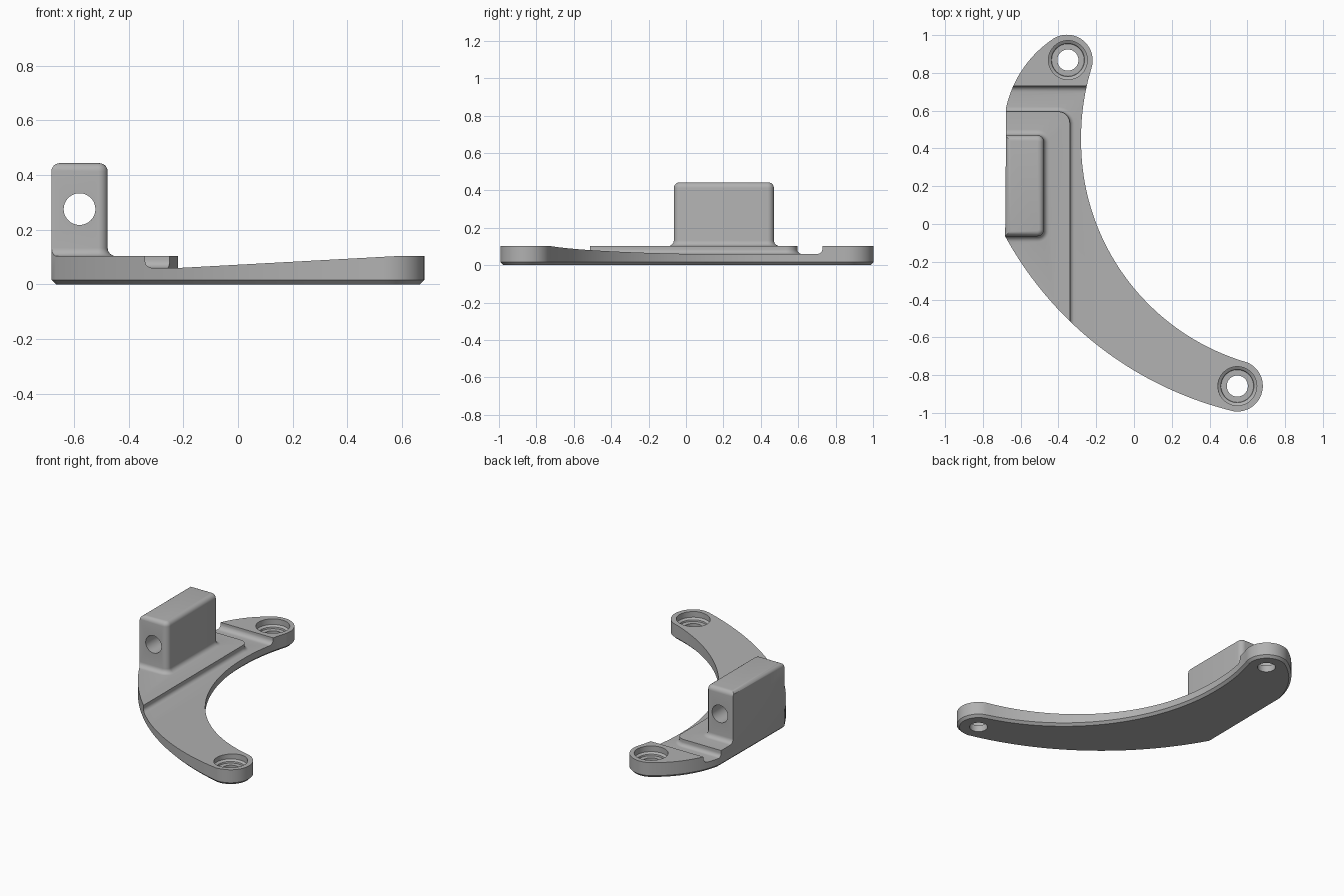
import bpy, bmesh, math
from mathutils import Vector
from mathutils.geometry import intersect_line_line

cube = bpy.data.objects.get("Cube")
if cube:
    bpy.data.objects.remove(cube, do_unlink=True)

grey = bpy.data.materials.new("plain_grey")
grey.use_nodes = True
grey.diffuse_color = (0.44, 0.44, 0.44, 1)
grey.node_tree.nodes["Principled BSDF"].inputs["Base Color"].default_value = grey.diffuse_color


def loft(name, rings, soften=None, offset=0.02, segments=1):
    """Closed solid through equal-length rings; soften picks edges to bevel."""
    bm = bmesh.new()
    rows = [[bm.verts.new(p) for p in ring] for ring in rings]
    for low, high in zip(rows, rows[1:]):
        for i in range(len(low)):
            j = (i + 1) % len(low)
            bm.faces.new((low[i], low[j], high[j], high[i]))
    bm.faces.new(rows[0][::-1])
    bm.faces.new(rows[-1])
    bmesh.ops.recalc_face_normals(bm, faces=bm.faces)
    if soften:
        edges = [e for e in bm.edges if all(soften(v.co) for v in e.verts)]
        bmesh.ops.bevel(bm, geom=edges, offset=offset, segments=segments,
                        profile=0.5, affect='EDGES', clamp_overlap=False)
    mesh = bpy.data.meshes.new(name)
    bm.to_mesh(mesh)
    bm.free()
    mesh.materials.append(grey)
    obj = bpy.data.objects.new(name, mesh)
    bpy.context.collection.objects.link(obj)
    return obj


def combine(target, tool, operation):
    """Apply a boolean and discard the tool."""
    mod = target.modifiers.new("boolean", 'BOOLEAN')
    mod.operation, mod.solver, mod.object = operation, 'EXACT', tool
    bpy.context.view_layer.objects.active = target
    bpy.ops.object.modifier_apply(modifier=mod.name)
    bpy.data.objects.remove(tool, do_unlink=True)


def arc(a, b, c, steps):
    """Points on the circle through a, b, c, leaving out the last one."""
    a, b, c = (Vector((*p, 0)) for p in (a, b, c))
    up = Vector((0, 0, 1))
    m, n = (a + b) / 2, (b + c) / 2
    centre = intersect_line_line(m, m + (b - a).cross(up), n, n + (c - b).cross(up))[0]
    angle = lambda p: math.atan2(p.y - centre.y, p.x - centre.x)
    sweep = (angle(c) - angle(a)) % math.tau
    if (angle(b) - angle(a)) % math.tau > sweep:
        sweep -= math.tau
    r = (a - centre).length
    turns = [angle(a) + sweep * i / steps for i in range(steps)]
    return [(centre.x + r * math.cos(t), centre.y + r * math.sin(t)) for t in turns]


def at_height(points, z):
    return [(x, y, z) for x, y in points]


def circle(r, steps=48):
    return [(r * math.cos(math.tau * i / steps), r * math.sin(math.tau * i / steps))
            for i in range(steps)]


def right_rounded(x0, x1, y0, y1, r, grow, steps=8):
    """Rectangle grown outward, with its two +x corners rounded."""
    points = [(x0 - grow, y1 + grow), (x0 - grow, y0 - grow)]
    for cy, start in ((y0 + r, -math.pi / 2), (y1 - r, 0)):
        for i in range(steps + 1):
            t = start + math.pi / 2 * i / steps
            points.append((x1 - r + (r + grow) * math.cos(t), cy + (r + grow) * math.sin(t)))
    return points


def flare(z, r, steps=6):
    """Concave fillet as (height, growth) from z up to z + r."""
    turns = [math.pi / 2 * i / steps for i in range(steps + 1)]
    return [(z + r * (1 - math.cos(t)), r * (1 - math.sin(t))) for t in turns]


def dome(z, r, steps=6):
    """Convex rounding ending at height z."""
    turns = [math.pi / 2 * i / steps for i in range(steps + 1)]
    return [(z - r + r * math.sin(t), -r * (1 - math.cos(t))) for t in turns]


# Slab carrying the relief, later trimmed to the curved outline
square = [(-1.2, -1.2), (1.2, -1.2), (1.2, 1.2), (-1.2, 1.2)]
bracket = loft("mounting_bracket", [at_height(square, z) for z in (-0.1, 0.103)])

# Sloping recess with a filleted step at the back ear
slope = [(-1.4, 0.06), (-0.21, 0.06), (0.58, 0.103), (1.4, 0.148), (1.4, 0.3), (-1.4, 0.3)]
recess = loft("recess_cutter", [[(x, y, z) for x, z in slope] for y in (-1.4, 0.73)],
              soften=lambda p: p.y > 0.7 and p.z < 0.2, offset=0.03, segments=6)
combine(bracket, recess, 'DIFFERENCE')

# Raised pad and upright block, each with a filleted foot
pad_levels = [(0.02, 0.025)] + flare(0.06, 0.025) + [(0.103, 0)]
pad = loft("raised_pad", [at_height(right_rounded(-0.9, -0.34, -0.9, 0.595, 0.06, g), z)
                          for z, g in pad_levels])
combine(bracket, pad, 'UNION')
block_levels = [(0.05, 0.03)] + flare(0.103, 0.03) + dome(0.443, 0.03)
block = loft("upright_block", [at_height(right_rounded(-0.683, -0.477, -0.065, 0.47, 0.035, g), z)
                               for z, g in block_levels])
combine(bracket, block, 'UNION')

# Crescent outline with rounded ears and a chamfered underside
outline = (arc((0.53, -0.992), (0.682, -0.86), (0.6, -0.733), 28)
           + arc((0.6, -0.733), (0, -0.34), (-0.28, 0.45), 48)
           + arc((-0.28, 0.45), (-0.267, 0.64), (-0.225, 0.825), 14)
           + arc((-0.225, 0.825), (-0.272, 0.974), (-0.44, 0.972), 28)
           + arc((-0.44, 0.972), (-0.616, 0.777), (-0.682, 0.59), 16)
           + arc((-0.682, -0.065), (-0.384, -0.47), (0.53, -0.992), 48))
footprint = loft("outline_trimmer", [at_height(outline, z) for z in (0, 0.7)],
                 soften=lambda p: p.z < 0.01, offset=0.016)
combine(bracket, footprint, 'INTERSECT')

# Stepped screw holes in both ears
screw_levels = [(-0.1, 0.056), (0.045, 0.056), (0.0451, 0.086), (0.055, 0.088),
                (0.065, 0.103), (0.2, 0.103)]
for cx, cy in ((-0.35, 0.868), (0.547, -0.858)):
    rings = [[(cx + x, cy + y, z) for x, y in circle(r)] for z, r in screw_levels]
    combine(bracket, loft("screw_hole_cutter", rings), 'DIFFERENCE')

# Cross hole through the block
rings = [[(x - 0.58, y, z + 0.275) for x, z in circle(0.058)] for y in (-0.5, 0.9)]
combine(bracket, loft("cross_hole_cutter", rings), 'DIFFERENCE')

bpy.ops.object.select_all(action='DESELECT')
bracket.select_set(True)
bpy.context.view_layer.objects.active = bracket
bpy.ops.object.shade_smooth_by_angle(angle=math.radians(30))
